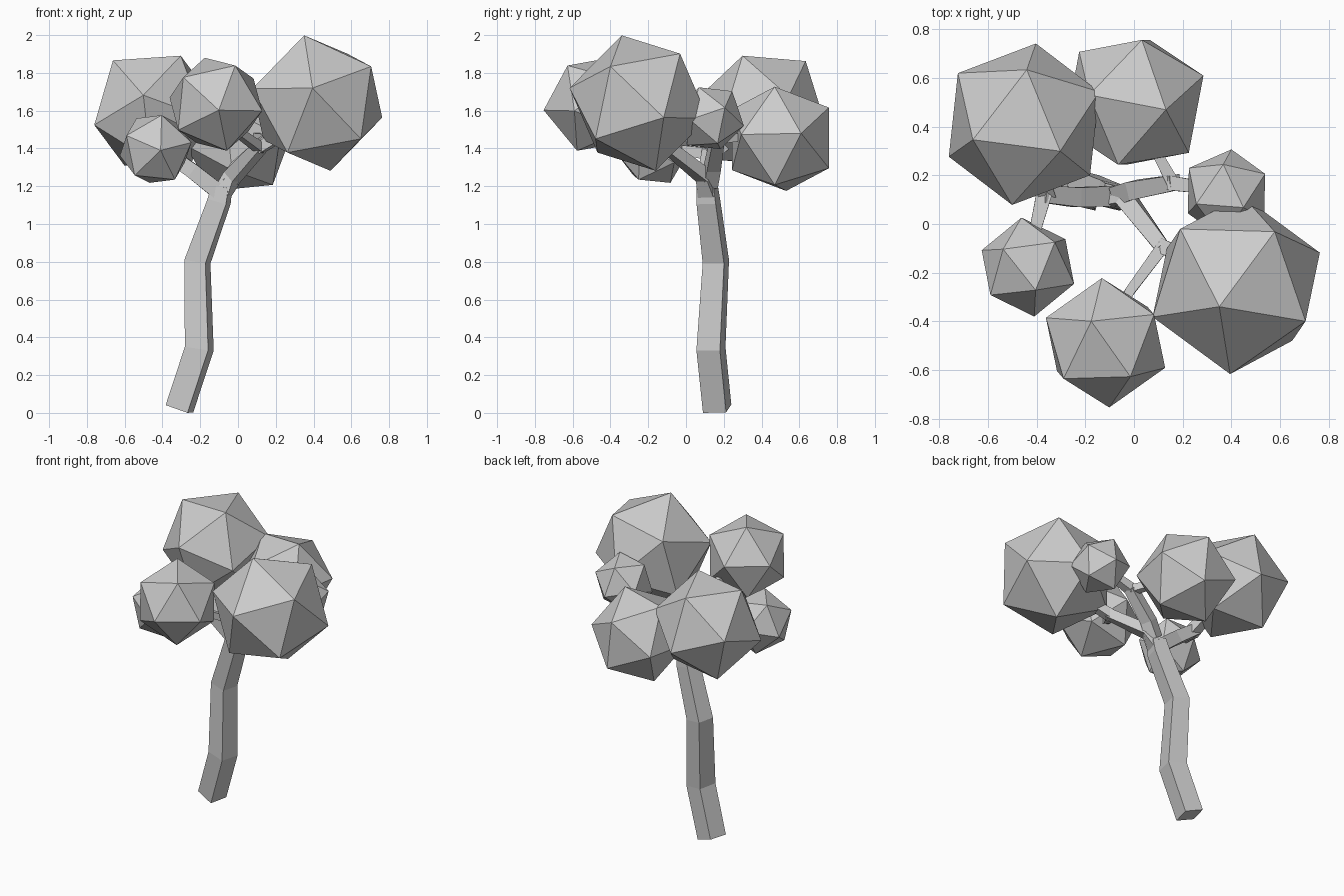
import bpy, bmesh
from mathutils import Vector, Matrix

if "Cube" in bpy.data.objects:
    bpy.data.objects.remove(bpy.data.objects["Cube"])


def finish(name, bm):
    bmesh.ops.recalc_face_normals(bm, faces=bm.faces)
    me = bpy.data.meshes.new(name)
    bm.to_mesh(me)
    bm.free()
    ob = bpy.data.objects.new(name, me)
    bpy.context.collection.objects.link(ob)
    return ob


def limb(name, pts, halves, ref=(0, 0, 1)):
    """Four-sided tapered tube along a path; halves = half-width at each point."""
    pts = [Vector(p) for p in pts]
    bm = bmesh.new()
    rings = []
    for i, (p, h) in enumerate(zip(pts, halves)):
        t = Vector()
        if i > 0:
            t += (p - pts[i - 1]).normalized()
        if i < len(pts) - 1:
            t += (pts[i + 1] - p).normalized()
        t.normalize()
        v = Vector(ref)
        v = (v - t * v.dot(t)).normalized()
        u = v.cross(t)
        rings.append([bm.verts.new(p + u * a * h + v * b * h)
                      for a, b in ((-1, -1), (1, -1), (1, 1), (-1, 1))])
    for r, s in zip(rings, rings[1:]):
        for k in range(4):
            n = (k + 1) % 4
            bm.faces.new((r[k], r[n], s[n], s[k]))
    bm.faces.new(rings[0])
    bm.faces.new(rings[-1])
    return finish(name, bm)


def clump(name, centre, radius, tip, neighbour):
    """Icosahedron turned so one corner points at tip and the next at neighbour."""
    c = Vector(centre)
    z = (Vector(tip) - c).normalized()
    x = Vector(neighbour) - c
    x = (x - z * x.dot(z)).normalized()
    y = z.cross(x)
    rot = Matrix((x, y, z)).transposed().to_4x4()
    bm = bmesh.new()
    bmesh.ops.create_icosphere(bm, subdivisions=1, radius=radius,
                               matrix=Matrix.Translation(c) @ rot)
    return finish(name, bm)


# Bent square trunk
limb("trunk",
     [(-0.31, 0.165, 0.022), (-0.205, 0.132, 0.34), (-0.215, 0.158, 0.80),
      (-0.10, 0.118, 1.12), (-0.085, 0.112, 1.20)],
     [0.063, 0.064, 0.058, 0.052, 0.046], ref=(0.233, 0.972, 0))

# Three main branches, each forking in two
limb("left_branch", [(-0.09, 0.115, 1.16), (-0.24, 0.11, 1.28), (-0.38, 0.125, 1.38)],
     [0.042, 0.04, 0.036])
limb("left_front_twig", [(-0.37, 0.12, 1.37), (-0.40, 0.0, 1.39), (-0.43, -0.15, 1.40)],
     [0.032, 0.025, 0.02])
limb("left_back_twig", [(-0.36, 0.12, 1.36), (-0.43, 0.35, 1.54)], [0.035, 0.025])
limb("front_branch", [(-0.085, 0.112, 1.16), (-0.03, 0.10, 1.25), (0.12, -0.10, 1.41)],
     [0.043, 0.038, 0.03])
limb("front_twig", [(0.12, -0.09, 1.40), (-0.02, -0.28, 1.50), (-0.09, -0.42, 1.58)],
     [0.026, 0.02, 0.018])
limb("front_right_twig", [(0.11, -0.09, 1.40), (0.36, -0.2, 1.55)], [0.03, 0.025])
limb("right_branch", [(-0.06, 0.12, 1.21), (0.0, 0.14, 1.30), (0.17, 0.17, 1.46)],
     [0.04, 0.038, 0.032])
limb("right_twig", [(0.15, 0.168, 1.45), (0.36, 0.14, 1.54)], [0.03, 0.022])
limb("back_twig", [(0.16, 0.17, 1.45), (0.10, 0.28, 1.46), (0.03, 0.42, 1.45)],
     [0.026, 0.021, 0.018])

# Faceted leaf clumps
for args in (
    ("large_right_leaves", (0.42, -0.25, 1.64), 0.376, (0.35, -0.34, 2.0), (0.71, -0.40, 1.83)),
    ("large_left_leaves", (-0.452, 0.41, 1.60), 0.345, (-0.304, 0.30, 1.889), (-0.44, 0.63, 1.86)),
    ("back_leaves", (0.0, 0.50, 1.451), 0.307, (0.13, 0.47, 1.724), (0.29, 0.61, 1.485)),
    ("front_leaves", (-0.117, -0.488, 1.634), 0.268, (-0.174, -0.402, 1.873), (-0.006, -0.64, 1.825)),
    ("small_left_leaves", (-0.436, -0.177, 1.397), 0.205, (-0.41, -0.378, 1.39), (-0.405, -0.27, 1.572)),
    ("small_right_leaves", (0.38, 0.125, 1.56), 0.187, (0.40, 0.304, 1.52), (0.365, 0.235, 1.71)),
):
    clump(*args)
